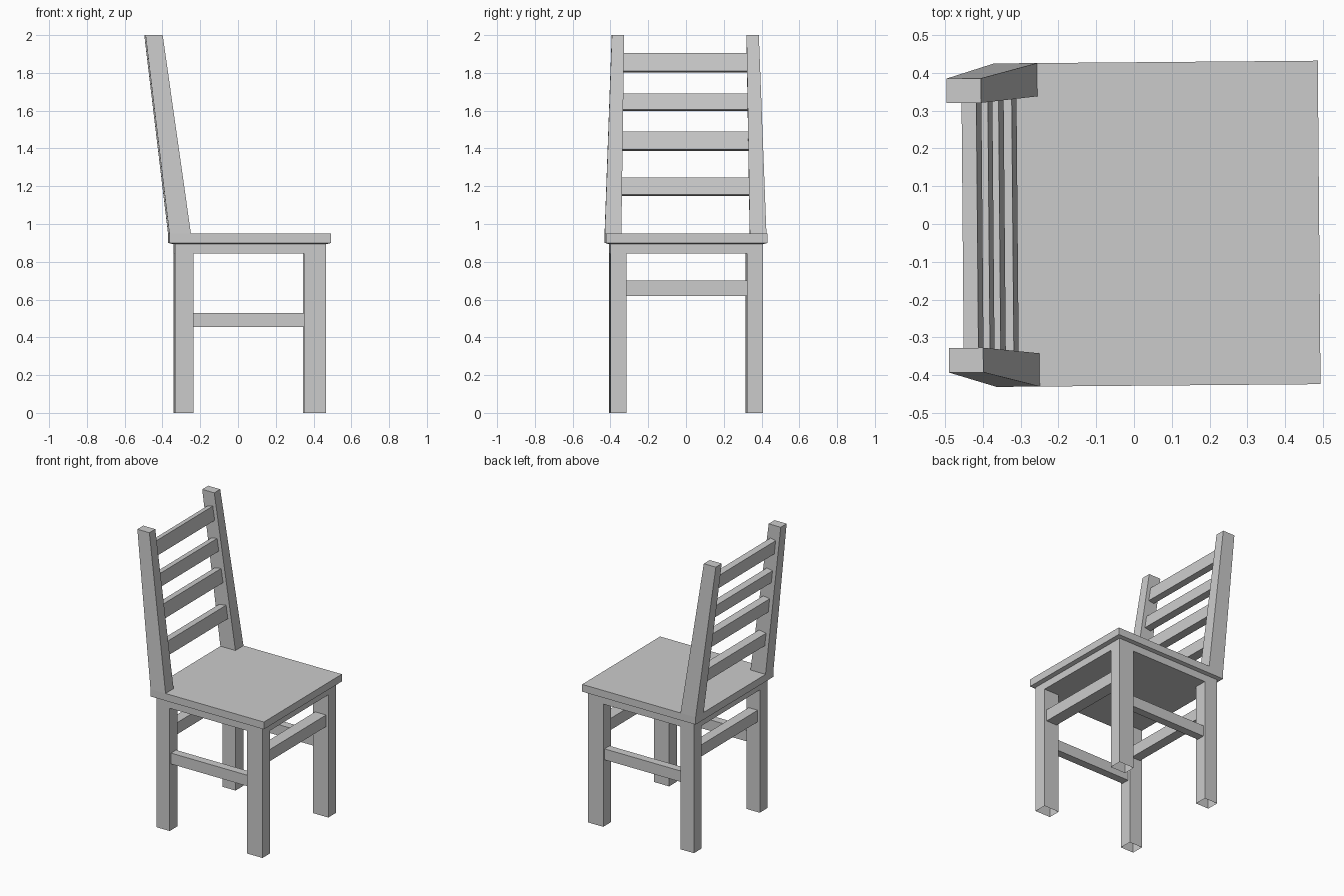
import bpy, bmesh

if "Cube" in bpy.data.objects:
    bpy.data.objects.remove(bpy.data.objects["Cube"])

TWIST = 0.0085  # the whole chair is turned very slightly about z


def finish(bm, name):
    bmesh.ops.recalc_face_normals(bm, faces=bm.faces)
    me = bpy.data.meshes.new(name)
    bm.to_mesh(me)
    bm.free()
    ob = bpy.data.objects.new(name, me)
    ob.rotation_euler.z = TWIST
    bpy.context.collection.objects.link(ob)
    return ob


def loft(name, rings, bottom=True, top=True):
    """Skin rectangles (x0, x1, y0, y1, z) from bottom to top."""
    bm = bmesh.new()
    loops = [[bm.verts.new(p) for p in ((x0, y0, z), (x1, y0, z), (x1, y1, z), (x0, y1, z))]
             for x0, x1, y0, y1, z in rings]
    for a, b in zip(loops, loops[1:]):
        for i in range(4):
            j = (i + 1) % 4
            bm.faces.new((a[i], a[j], b[j], b[i]))
    if bottom:
        bm.faces.new(loops[0][::-1])
    if top:
        bm.faces.new(loops[-1])
    return finish(bm, name)


def box(name, x0, x1, y0, y1, z0, z1):
    return loft(name, [(x0, x1, y0, y1, z0), (x0, x1, y0, y1, z1)])


# leg frame: grid underside, corner cells pulled down to open-ended legs, rim pulled up
xs, ys = (-0.338, -0.238, 0.347, 0.463), (-0.404, -0.319, 0.319, 0.404)
Z_APRON, Z_RIM = 0.843, 0.893
bm = bmesh.new()
g = [[bm.verts.new((x, y, Z_APRON)) for y in ys] for x in xs]
corners = []
for i in range(3):
    for j in range(3):
        f = bm.faces.new((g[i][j], g[i][j + 1], g[i + 1][j + 1], g[i + 1][j]))
        if i != 1 and j != 1:
            corners.append(f)
rim = [e for e in bm.edges if e.is_boundary]
ext = bmesh.ops.extrude_edge_only(bm, edges=rim)
for v in ext["geom"]:
    if isinstance(v, bmesh.types.BMVert):
        v.co.z = Z_RIM
for f in corners:
    ring = list(f.verts)
    low = [bm.verts.new((v.co.x, v.co.y, 0)) for v in ring]
    for k in range(4):
        m = (k + 1) % 4
        bm.faces.new((ring[k], ring[m], low[m], low[k]))
bmesh.ops.delete(bm, geom=corners, context='FACES_ONLY')
finish(bm, "leg_frame")

# seat slab with a shallow slanted underside
SX0, SX1, SY = -0.367, 0.490, 0.428
loft("seat", [(xs[0], xs[3], ys[0], ys[3], Z_RIM),
              (SX0, SX1, -SY, SY, 0.90),
              (SX0, SX1, -SY, SY, 0.95)], bottom=False)

# stretchers between the legs
for s, side in ((-1, "front"), (1, "back")):
    y0, y1 = sorted((s * 0.335, s * 0.39))
    box(side + "_stretcher", xs[1], xs[2], y0, y1, 0.455, 0.53)
for x0, x1, side in ((-0.322, -0.254, "left"), (0.364, 0.446, "right")):
    box(side + "_stretcher", x0, x1, ys[1], ys[2], 0.62, 0.70)

# leaning, tapering back posts
BASE = (SX0, -0.253, 0.34, SY)
TIP = (-0.493, -0.402, 0.324, 0.389)
for s, side in ((-1, "front"), (1, "back")):
    rings = []
    for (x0, x1, y0, y1), z in ((BASE, 0.95), (TIP, 2.0)):
        a, b = sorted((s * y0, s * y1))
        rings.append((x0, x1, a, b, z))
    loft(side + "_back_post", rings, bottom=False)


def post(k, z):
    return BASE[k] + (TIP[k] - BASE[k]) * (z - 0.95) / 1.05


# slats set between the posts and tilted with them
for n, (z0, z1) in enumerate(((1.155, 1.245), (1.395, 1.49), (1.605, 1.69), (1.81, 1.905))):
    rings = []
    for z in (z0, z1):
        rings.append((post(0, z) + 0.027, post(1, z) - 0.026, -post(2, z), post(2, z), z))
    slat = loft("back_slat_%d" % (n + 1), rings)
    xmid = sum(v.co.x for v in slat.data.vertices) / 8
    for v in slat.data.vertices:
        if v.index % 4 in (0, 3):
            v.co.z -= 0.008
            v.co.x += 0.001
